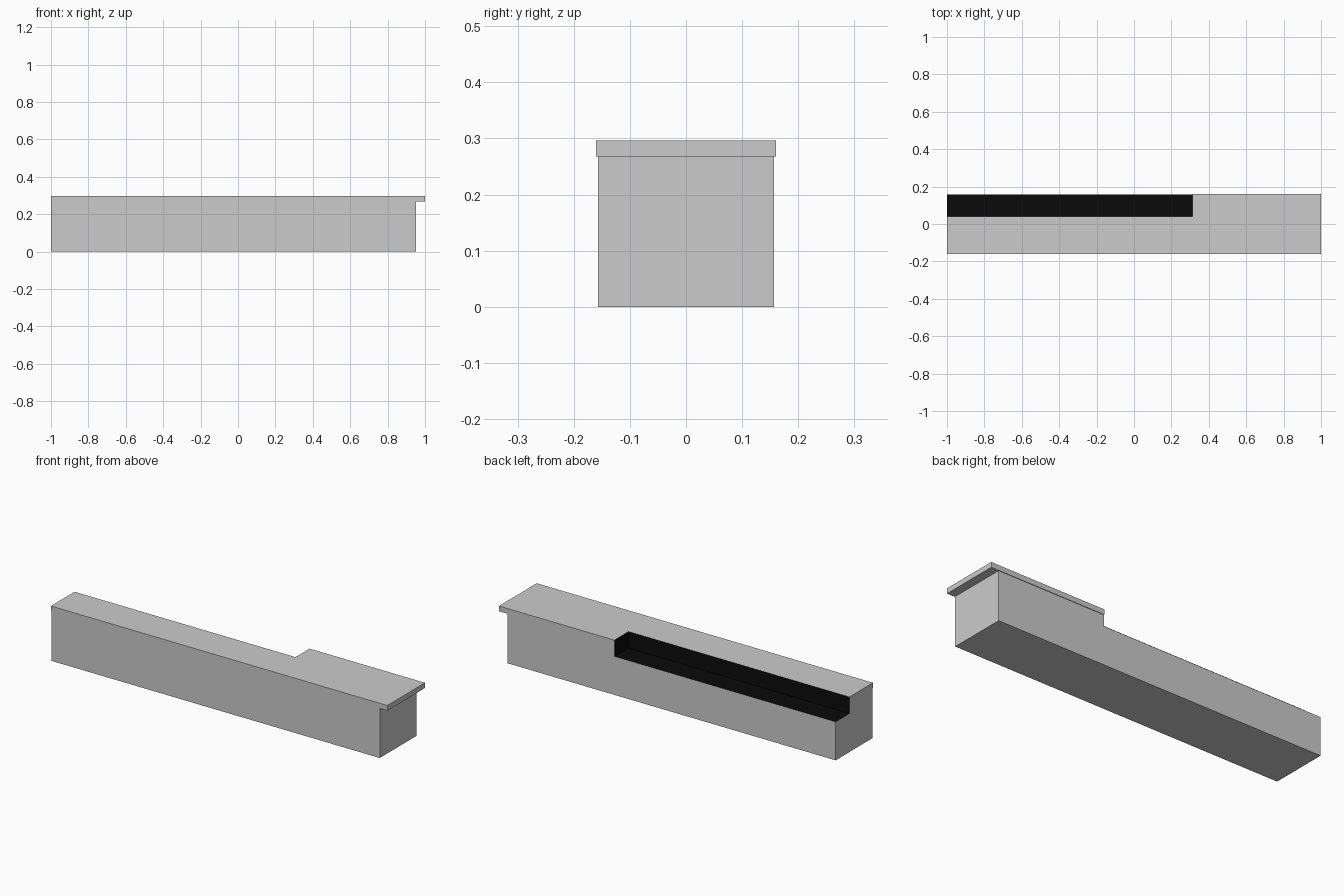
import bpy

if "Cube" in bpy.data.objects:
    bpy.data.objects.remove(bpy.data.objects["Cube"])

black = bpy.data.materials.new("black_lining")
black.diffuse_color = (0.003, 0.003, 0.003, 1)
black.use_nodes = True
black.node_tree.nodes["Principled BSDF"].inputs["Base Color"].default_value = black.diffuse_color
grey = bpy.data.materials.new("grey")
grey.diffuse_color = (0.8, 0.8, 0.8, 1)
grey.use_nodes = True
grey.node_tree.nodes["Principled BSDF"].inputs["Base Color"].default_value = grey.diffuse_color


def box(name, lo, hi, mat):
    """Axis-aligned box between two corners."""
    bpy.ops.mesh.primitive_cube_add(size=1, location=[(a + b) / 2 for a, b in zip(lo, hi)])
    ob = bpy.context.object
    ob.name = name
    ob.scale = [b - a for a, b in zip(lo, hi)]
    bpy.ops.object.transform_apply(location=True, rotation=False, scale=True)
    ob.data.materials.append(mat)
    return ob


# Counter body and the thin worktop that overhangs at the right end
body = box("counter_body", (-1, -0.157, 0), (0.953, 0.157, 0.268), grey)
top = box("worktop", (-1, -0.16, 0.268), (1, 0.16, 0.296), grey)

# Rear recess cut through both, its faces lined in black
cutter = box("recess_cutter", (-1.1, 0.04, 0.207), (0.314, 0.3, 0.4), black)
for ob in (body, top):
    ob.data.materials.append(black)
    mod = ob.modifiers.new("recess", 'BOOLEAN')
    mod.operation = 'DIFFERENCE'
    mod.solver = 'EXACT'
    mod.object = cutter
    bpy.context.view_layer.objects.active = ob
    bpy.ops.object.modifier_apply(modifier=mod.name)
    # Faces lying on the recess floor and walls take the lining
    for f in ob.data.polygons:
        c, n = f.center, f.normal
        floor = n.z > 0.9 and abs(c.z - 0.207) < 1e-3
        long_wall = n.y > 0.9 and abs(c.y - 0.04) < 1e-3
        end_wall = n.x < -0.9 and abs(c.x - 0.314) < 1e-3
        f.material_index = 1 if floor or long_wall or end_wall else 0
bpy.data.objects.remove(cutter)
